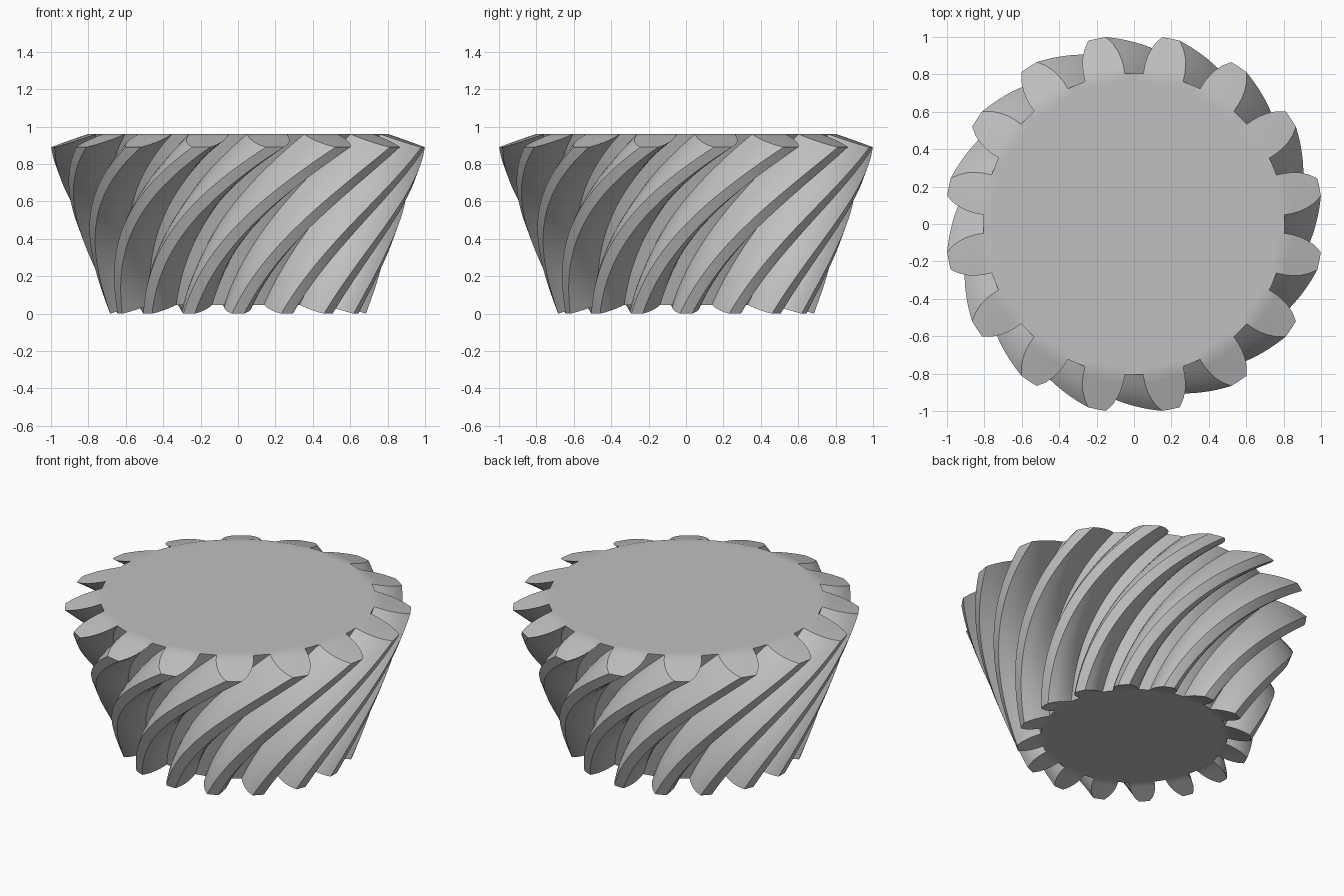
import bpy, bmesh, math
from mathutils import Vector

cube = bpy.data.objects.get("Cube")
if cube:
    bpy.data.objects.remove(cube, do_unlink=True)

TEETH = 16
PITCH = math.tau / TEETH
ROOT, TIP = 0.805, 1.01          # radii at the large end
TOP, TIP_Z = 0.96, 0.89          # heights of disc and tooth tips
SMALL = 0.677                    # scale of the small end
APEX = -TIP_Z * SMALL / (1 - SMALL)
TWIST = math.radians(56.25)
LAYERS, COLUMNS = 36, 4

# Convex tooth flank: radius and half angle in degrees
FLANK = [(ROOT, 7.75), (0.85, 7.4), (0.89, 6.8), (0.93, 5.9), (0.97, 4.6), (TIP, 2.75)]
FLANK = [(r, math.radians(a)) for r, a in FLANK]


def place(r, angle, t):
    """Point of the tapered, twisted gear; t runs from small end to large end."""
    scale = SMALL + (1 - SMALL) * t
    z = TOP - (r - ROOT) * (TOP - TIP_Z) / (TIP - ROOT)
    a = angle + TWIST * (0.64 * t + 0.36 * t * t - 1)
    return Vector((r * scale * math.cos(a), r * scale * math.sin(a),
                   APEX + (z - APEX) * scale))


def spread(half):
    return [half * (2 * c / COLUMNS - 1) for c in range(COLUMNS + 1)]


bm = bmesh.new()


def face(points):
    bm.faces.new([bm.verts.new(p) for p in points])


# Closed outline and root circle of the large end
outline, circle = [], []
for k in range(TEETH):
    mid = (k + 0.5) * PITCH
    base = FLANK[0][1]
    gap = [(ROOT, mid + PITCH / 2 + a) for a in spread(PITCH / 2 - base)]
    outline += [(r, mid - a) for r, a in FLANK[:-1]]
    outline += [(TIP, mid + a) for a in spread(FLANK[-1][1])]
    outline += [(r, mid + a) for r, a in reversed(FLANK[:-1])]
    outline += gap[1:-1]
    circle += [mid + a for a in spread(base)] + [a for r, a in gap[1:-1]]

# Spiral sides
for i in range(LAYERS):
    t0, t1 = i / LAYERS, (i + 1) / LAYERS
    for p, q in zip(outline, outline[1:] + outline[:1]):
        face([place(*p, t0), place(*q, t0), place(*q, t1), place(*p, t1)])

# Both ends: sloping tooth ends, a narrow rim and a flat disc
for t in (0, 1):
    for k in range(TEETH):
        mid = (k + 0.5) * PITCH
        for (r0, h0), (r1, h1) in zip(FLANK, FLANK[1:]):
            low, high = spread(h0), spread(h1)
            for c in range(COLUMNS):
                face([place(r0, mid + low[c], t), place(r0, mid + low[c + 1], t),
                      place(r1, mid + high[c + 1], t), place(r1, mid + high[c], t)])
    rim = [place(ROOT, a, t) for a in circle]
    inner = [Vector((p.x * 0.95, p.y * 0.95, p.z)) for p in rim]
    for j in range(len(rim)):
        n = (j + 1) % len(rim)
        face([rim[j], rim[n], inner[n], inner[j]])
    face(inner)

bmesh.ops.remove_doubles(bm, verts=bm.verts, dist=0.00005)
bmesh.ops.recalc_face_normals(bm, faces=bm.faces)
mesh = bpy.data.meshes.new("spiral_bevel_gear")
bm.to_mesh(mesh)
bm.free()

# Material
steel = bpy.data.materials.new("plain_grey")
steel.use_nodes = True
colour = (0.53, 0.53, 0.53, 1)
steel.diffuse_color = colour
steel.node_tree.nodes["Principled BSDF"].inputs["Base Color"].default_value = colour
mesh.materials.append(steel)

gear = bpy.data.objects.new("spiral_bevel_gear", mesh)
bpy.context.collection.objects.link(gear)
bpy.ops.object.select_all(action="DESELECT")
gear.select_set(True)
bpy.context.view_layer.objects.active = gear
bpy.ops.object.shade_smooth_by_angle(angle=math.radians(30))
